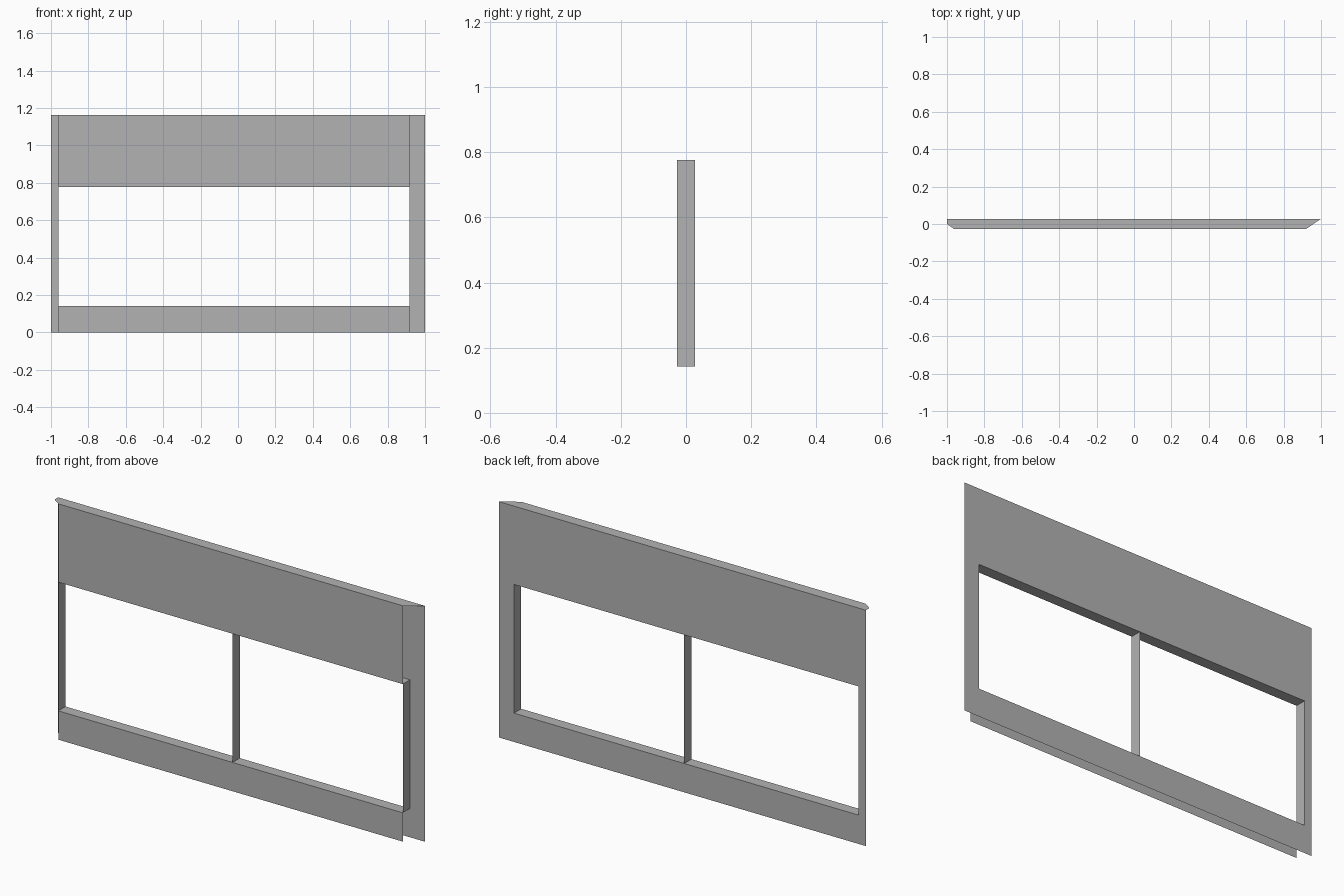
import bpy

cube = bpy.data.objects.get("Cube")
if cube:
    bpy.data.objects.remove(cube, do_unlink=True)

# Overall sizes
FRONT, BACK = -0.028, 0.028      # sheet planes
TOP = 1.162                      # panel height
SILL, HEAD = 0.142, 0.776        # opening heights
LEFT, RIGHT = -0.96, 0.918       # opening sides
MID = -0.01                      # divider position

grey = bpy.data.materials.new("plain grey")
grey.diffuse_color = (0.45, 0.45, 0.45, 1)
grey.use_nodes = True
grey.node_tree.nodes["Principled BSDF"].inputs["Base Color"].default_value = (0.45, 0.45, 0.45, 1)


def sheet(name, verts, faces):
    """Thin, open surface made from a few polygons."""
    mesh = bpy.data.meshes.new(name)
    mesh.from_pydata(verts, [], faces)
    mesh.materials.append(grey)
    obj = bpy.data.objects.new(name, mesh)
    bpy.context.collection.objects.link(obj)
    return obj


def upright(name, x0, x1, z0, z1, y):
    """Rectangle in the xz plane, facing outward."""
    quad = [(x0, y, z0), (x1, y, z0), (x1, y, z1), (x0, y, z1)]
    return sheet(name, quad, [(0, 1, 2, 3) if y < 0 else (3, 2, 1, 0)])


def jamb(name, x, faces_right):
    """Rectangle across the wall depth at one x position."""
    quad = [(x, FRONT, SILL), (x, BACK, SILL), (x, BACK, HEAD), (x, FRONT, HEAD)]
    return sheet(name, quad, [(0, 1, 2, 3) if faces_right else (3, 2, 1, 0)])


def ledge(name, z, faces_up):
    """Rectangle across the wall depth at one height."""
    quad = [(LEFT, FRONT, z), (RIGHT, FRONT, z), (RIGHT, BACK, z), (LEFT, BACK, z)]
    return sheet(name, quad, [(0, 1, 2, 3) if faces_up else (3, 2, 1, 0)])


# Front sheet: a band above and a band below the opening
upright("front_upper_band", LEFT, RIGHT, HEAD, TOP, FRONT)
upright("front_lower_band", LEFT, RIGHT, 0, SILL, FRONT)

# Back sheet: a full frame around the opening
xs, zs = (-1, LEFT, RIGHT, 1), (0, SILL, HEAD, TOP)
grid = [(x, BACK, z) for z in zs for x in xs]
cells = [(r * 4 + c, r * 4 + c + 4, r * 4 + c + 5, r * 4 + c + 1)
         for r in range(3) for c in range(3) if (r, c) != (1, 1)]
sheet("back_frame", grid, cells)

# Top cap with mitred ends
outline = [(-1, BACK), (-1, 0), (LEFT, FRONT), (RIGHT, FRONT), (1, BACK)]
sheet("top_cap", [(x, y, TOP) for x, y in outline], [tuple(range(5))])

# Lining of the opening and the thin centre divider
jamb("right_jamb", LEFT, True)
jamb("left_jamb", RIGHT, False)
jamb("centre_divider", MID, True)
ledge("window_sill", SILL, True)
ledge("window_head", HEAD, False)
